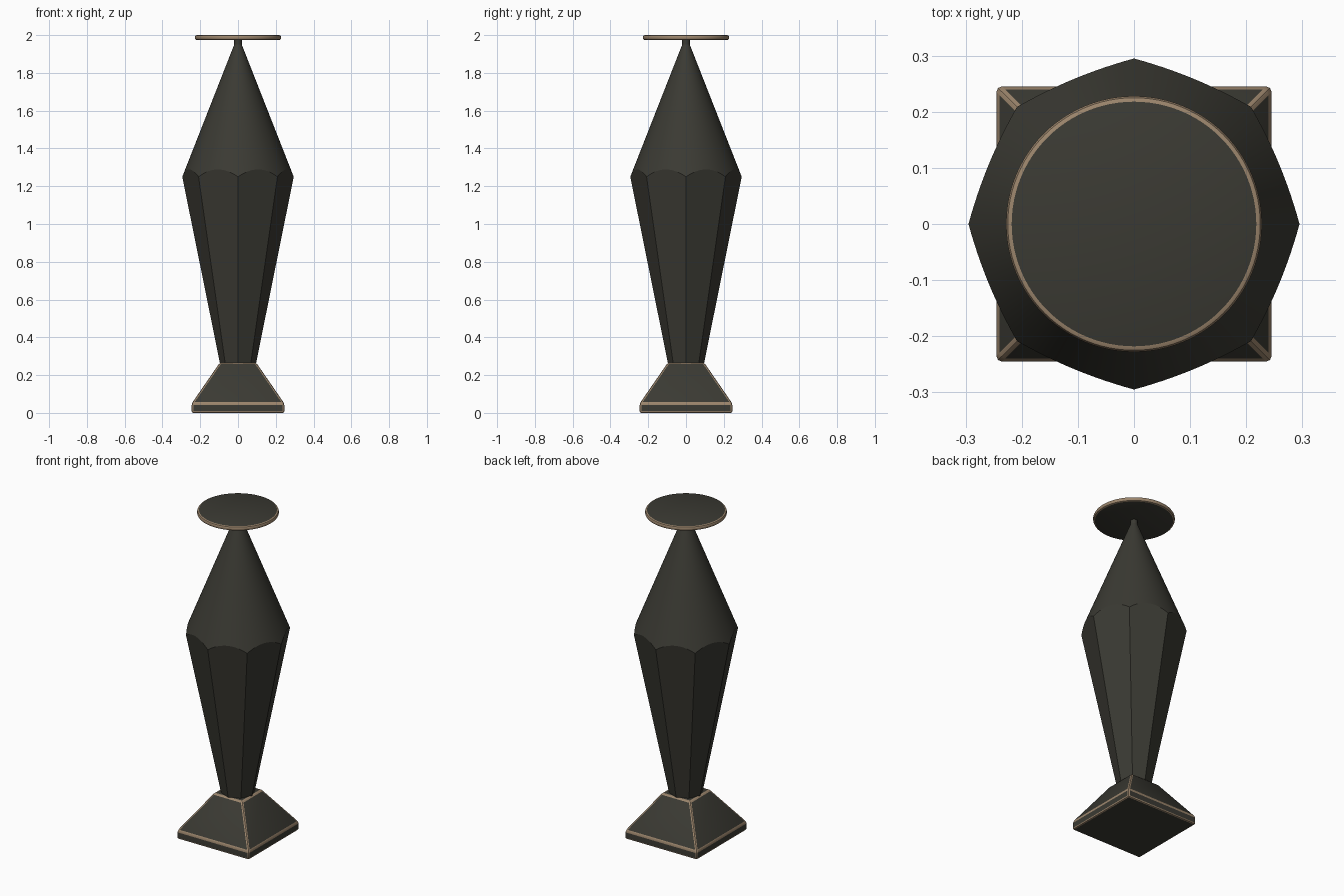
import bpy, bmesh, math

if "Cube" in bpy.data.objects:
    bpy.data.objects.remove(bpy.data.objects["Cube"])


def material(name, rgb):
    m = bpy.data.materials.new(name)
    m.diffuse_color = (*rgb, 1)
    m.use_nodes = True
    m.node_tree.nodes["Principled BSDF"].inputs["Base Color"].default_value = m.diffuse_color
    return m


DARK = material("dark olive grey", (0.043, 0.042, 0.033))
TAN = material("worn tan edge", (0.33, 0.235, 0.15))


def finish(bm, name, angle=20):
    bmesh.ops.recalc_face_normals(bm, faces=bm.faces)
    mesh = bpy.data.meshes.new(name)
    bm.to_mesh(mesh)
    bm.free()
    mesh.materials.append(DARK)
    mesh.materials.append(TAN)
    ob = bpy.data.objects.new(name, mesh)
    bpy.context.collection.objects.link(ob)
    bpy.ops.object.select_all(action='DESELECT')
    ob.select_set(True)
    bpy.context.view_layer.objects.active = ob
    bpy.ops.object.shade_smooth_by_angle(angle=math.radians(angle))
    return ob


def bridge(bm, lower, upper):
    n = len(lower)
    for i in range(n):
        j = (i + 1) % n
        bm.faces.new((lower[i], lower[j], upper[j], upper[i]))


def loft(bm, rings):
    """Skin a stack of point rings and cap both ends."""
    vs = [[bm.verts.new(p) for p in ring] for ring in rings]
    for a, b in zip(vs, vs[1:]):
        bridge(bm, a, b)
    bm.faces.new(vs[0][::-1])
    bm.faces.new(vs[-1])


def square(h, z):
    return [(-h, -h, z), (h, -h, z), (h, h, z), (-h, h, z)]


def circle(r, z, n=96):
    return [(r * math.cos(2 * math.pi * i / n), r * math.sin(2 * math.pi * i / n), z)
            for i in range(n)]


# Square plinth with sloping sides and tan chamfered edges
bm = bmesh.new()
loft(bm, [square(0.245, 0), square(0.245, 0.05), square(0.097, 0.265)])
bmesh.ops.bevel(bm, geom=bm.edges[:], offset=0.009, offset_type='OFFSET', segments=2,
                profile=0.5, affect='EDGES', material=1)
finish(bm, "base")

# Octagonal tapering column, cut off by a round cone so the rim is scalloped
R, ZR, R0, Z0 = 0.295, 1.25, 0.095, 0.26
TIP_R, TIP_Z = 0.02, 1.95
grow = (R - R0) / (ZR - Z0)
shrink = (R - TIP_R) / (TIP_Z - ZR)
N = 96
bottom, rim = [], []
for i in range(N):
    t = 2 * math.pi * i / N
    phi = (t % (math.pi / 4)) - math.pi / 8
    g = math.cos(math.pi / 8) / math.cos(phi)
    d = R * (1 - g) / (shrink + grow * g)
    r = R - shrink * d
    c, s = math.cos(t), math.sin(t)
    bottom.append((R0 * g * c, R0 * g * s, Z0))
    rim.append((r * c, r * s, ZR + d))
bm = bmesh.new()
loft(bm, [bottom, rim, circle(TIP_R, TIP_Z, N), circle(TIP_R, 1.98, N)])
finish(bm, "column")

# Thin round top plate with a rounded tan rim
bm = bmesh.new()
loft(bm, [circle(0.218, 1.974), circle(0.225, 1.977), circle(0.228, 1.983),
          circle(0.228, 1.991), circle(0.225, 1.997), circle(0.218, 2.0)])
bm.normal_update()
for f in bm.faces:
    f.material_index = 1 if len(f.verts) == 4 else 0
finish(bm, "top_plate", 35)
